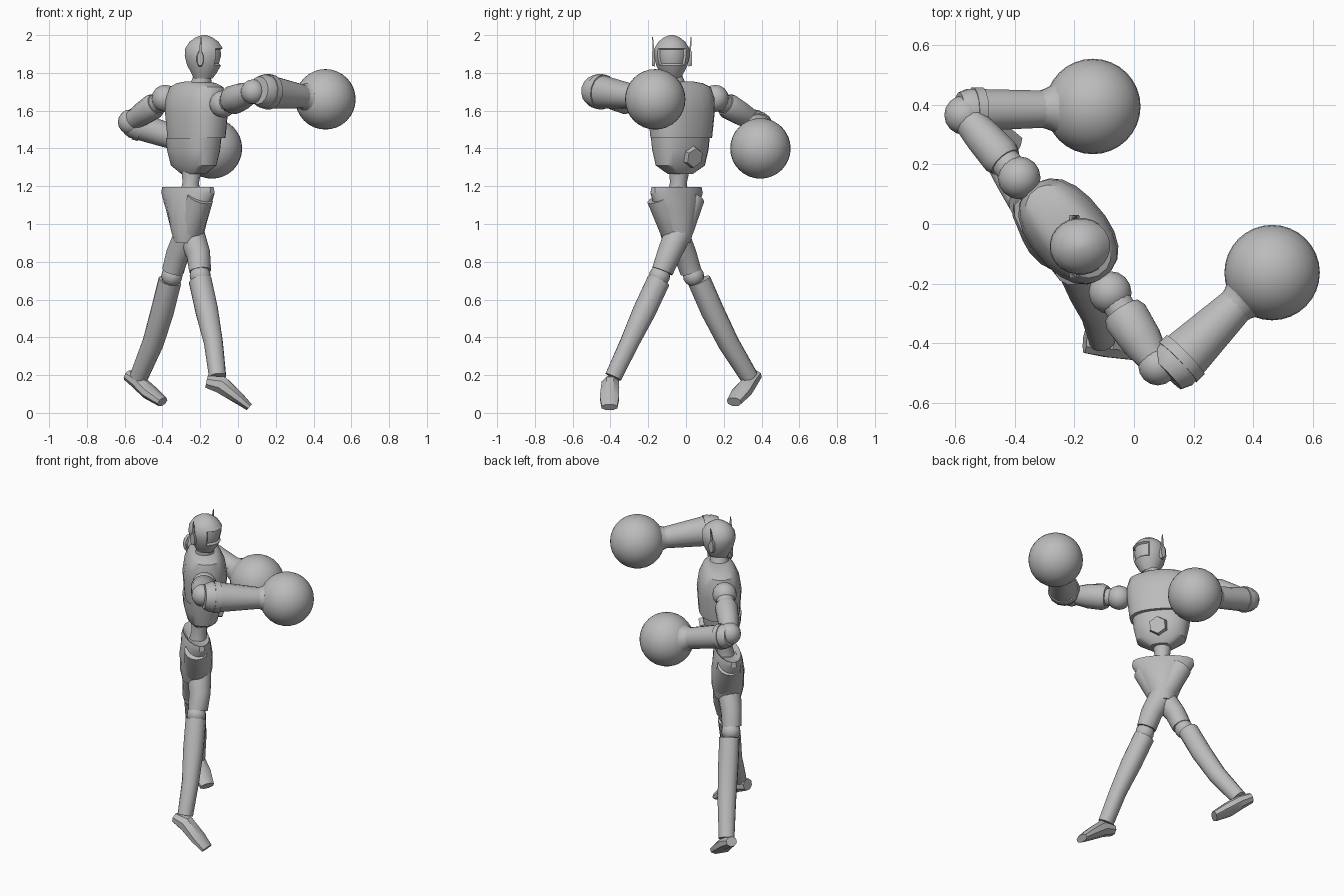
import bpy, bmesh, math
from mathutils import Vector

cube = bpy.data.objects.get("Cube")
if cube:
    bpy.data.objects.remove(cube, do_unlink=True)

grey = bpy.data.materials.new("plain grey")
grey.use_nodes = True
COLOUR = (0.5, 0.5, 0.5, 1)
grey.diffuse_color = COLOUR
grey.node_tree.nodes["Principled BSDF"].inputs["Base Color"].default_value = COLOUR


def finish(name, bm, smooth=35):
    bmesh.ops.recalc_face_normals(bm, faces=bm.faces)
    mesh = bpy.data.meshes.new(name)
    bm.to_mesh(mesh)
    bm.free()
    mesh.materials.append(grey)
    obj = bpy.data.objects.new(name, mesh)
    bpy.context.collection.objects.link(obj)
    bpy.ops.object.select_all(action="DESELECT")
    obj.select_set(True)
    bpy.context.view_layer.objects.active = obj
    bpy.ops.object.shade_smooth_by_angle(angle=math.radians(smooth))
    return obj


def squash(v, power):
    return math.copysign(abs(v) ** power, v)


def rings(path, sides=14, turn=None, power=1.0):
    """Skin (x, y, z, half width, half depth) rings; level rings if turn is given."""
    bm = bmesh.new()
    pts = [Vector(p[:3]) for p in path]
    loops = []
    for i, p in enumerate(path):
        if turn is None:
            t = (pts[min(i + 1, len(pts) - 1)] - pts[max(i - 1, 0)]).normalized()
            side = t.cross(Vector((0, 0, 1))).normalized()
            up = side.cross(t)
        else:
            a = math.radians(turn)
            side = Vector((math.cos(a), math.sin(a), 0))
            up = Vector((-math.sin(a), math.cos(a), 0))
        loop = []
        for k in range(sides):
            w = math.tau * (k + 0.5) / sides
            loop.append(bm.verts.new(pts[i] + side * p[3] * squash(math.cos(w), power)
                                     + up * p[-1] * squash(math.sin(w), power)))
        loops.append(loop)
    for a, b in zip(loops, loops[1:]):
        for k in range(sides):
            j = (k + 1) % sides
            bm.faces.new((a[k], a[j], b[j], b[k]))
    bm.faces.new(loops[0][::-1])
    bm.faces.new(loops[-1])
    return bm


def part(name, path, **kw):
    return finish(name, rings(path, **kw))


def ball(name, centre, radius, seg=16):
    bm = bmesh.new()
    bmesh.ops.create_uvsphere(bm, u_segments=seg, v_segments=seg // 2, radius=radius)
    bmesh.ops.translate(bm, verts=bm.verts, vec=centre)
    return finish(name, bm)


def mix(a, b, f):
    return Vector(a).lerp(Vector(b), f)


# Head with a sunken visor on its face
HX, HY = -0.18, -0.075
bm = rings([(HX + dx, HY, z, r, r * 0.93) for dx, z, r in (
    (-0.005, 1.77, 0.05), (0, 1.80, 0.068), (0, 1.84, 0.09), (0, 1.89, 0.103),
    (0, 1.93, 0.1), (0, 1.965, 0.077), (0, 1.988, 0.045), (0, 2.0, 0.012))],
    sides=24, turn=0)
bm.normal_update()
face = [f for f in bm.faces if f.normal.x > 0.55
        and 1.83 < f.calc_center_median().z < 1.94]
bmesh.ops.inset_region(bm, faces=face, thickness=0.006, depth=-0.012)
finish("head", bm)

# Ear discs and antenna blades
for label, s in (("right", -1), ("left", 1)):
    y = HY + s * 0.088
    part(label + "_ear", [(HX - 0.02, y, 1.875, 0.02, 0.045),
                          (HX - 0.02, y + s * 0.018, 1.875, 0.017, 0.04)], sides=8)
    part(label + "_antenna", [(HX - 0.02, y + s * 0.008, 1.9, 0.012, 0.008),
                              (HX - 0.015, y + s * 0.014, 1.99, 0.003, 0.003)],
         sides=4, turn=0)

# Trunk
part("neck", [(-0.20, -0.055, 1.72, 0.062), (-0.187, -0.07, 1.80, 0.045)], turn=0)
part("chest", [(-0.22, -0.025, z, w, d) for z, w, d in (
    (1.455, 0.178, 0.12), (1.6, 0.195, 0.13), (1.67, 0.195, 0.12),
    (1.725, 0.18, 0.095), (1.745, 0.13, 0.075), (1.755, 0.06, 0.05))],
    sides=20, turn=-50, power=0.85)
part("abdomen", [(-0.235, -0.03, z, w, d) for z, w, d in (
    (1.265, 0.07, 0.055), (1.31, 0.145, 0.09), (1.39, 0.162, 0.11),
    (1.455, 0.17, 0.115))], sides=20, turn=-50, power=0.85)
part("belly_plate", [(-0.17, 0.024, 1.36, 0.062), (-0.138, 0.048, 1.35, 0.052)], sides=6)
part("waist", [(-0.255, -0.045, 1.15, 0.055), (-0.25, -0.04, 1.22, 0.045),
               (-0.245, -0.035, 1.29, 0.055)], turn=0)

# Pelvis flaring to the hip wings
part("pelvis", [(-0.265, -0.05, z, w, d) for z, w, d in (
    (0.9, 0.065, 0.08), (0.97, 0.09, 0.095), (1.08, 0.135, 0.095),
    (1.165, 0.185, 0.08), (1.195, 0.18, 0.07), (1.17, 0.08, 0.05))],
    sides=16, turn=-44)

# Legs, crossing below the pelvis
legs = {
    "right": dict(
        thigh=[(-0.33, 0.03, 1.14, 0.07), (-0.26, -0.03, 0.98, 0.075),
               (-0.21, -0.09, 0.84, 0.064), (-0.2, -0.125, 0.75, 0.058)],
        knee=(-0.2, -0.14, 0.725),
        shin=[(-0.2, -0.145, 0.70, 0.06), (-0.165, -0.22, 0.54, 0.06),
              (-0.13, -0.3, 0.37, 0.05), (-0.108, -0.385, 0.19, 0.045)],
        foot=[(-0.165, -0.395, 0.165, 0.04, 0.035), (-0.09, -0.4, 0.15, 0.05, 0.05),
              (0.0, -0.405, 0.08, 0.055, 0.035), (0.06, -0.405, 0.03, 0.045, 0.022)]),
    "left": dict(
        thigh=[(-0.2, -0.14, 1.14, 0.07), (-0.25, -0.07, 0.98, 0.075),
               (-0.32, -0.005, 0.84, 0.062), (-0.345, 0.025, 0.75, 0.058)],
        knee=(-0.35, 0.04, 0.725),
        shin=[(-0.36, 0.07, 0.70, 0.06), (-0.4, 0.14, 0.54, 0.06),
              (-0.45, 0.225, 0.37, 0.055), (-0.525, 0.335, 0.19, 0.047)],
        foot=[(-0.585, 0.37, 0.2, 0.035, 0.03), (-0.53, 0.34, 0.165, 0.045, 0.04),
              (-0.47, 0.295, 0.11, 0.06, 0.04), (-0.4, 0.255, 0.058, 0.045, 0.028)]),
}
for label, leg in legs.items():
    part(label + "_thigh", leg["thigh"])
    ball(label + "_knee", leg["knee"], 0.056)
    part(label + "_shin", leg["shin"], power=0.9)
    part(label + "_foot", leg["foot"], sides=8)

# Arms: shoulder, sleeve, elbow, gauntlet and round fist
arms = {
    "right": ((-0.08, -0.23, 1.635), (0.08, -0.475, 1.7), (0.125, -0.485, 1.705),
              (0.34, -0.275, 1.675), (0.463, -0.163, 1.66), 0.078, 0.09),
    "left": ((-0.385, 0.155, 1.665), (-0.57, 0.365, 1.54), (-0.565, 0.382, 1.53),
             (-0.31, 0.385, 1.45), (-0.138, 0.394, 1.4), 0.068, 0.073),
}
for label, (shoulder, elbow, start, wrist, fist, wide, cuff) in arms.items():
    ball(label + "_shoulder", shoulder, 0.072)
    part(label + "_shoulder_joint", [(*shoulder, 0.055),
                                     (*mix(shoulder, elbow, 0.4), 0.05)])
    part(label + "_sleeve", [(*mix(shoulder, elbow, f), r) for f, r in (
        (0.25, wide * 0.85), (0.34, wide), (0.65, wide * 0.92), (0.95, 0.052))])
    ball(label + "_elbow", elbow, 0.066)
    part(label + "_gauntlet", [(*mix(start, wrist, f), r) for f, r in (
        (-0.08, cuff * 0.82), (0.04, cuff), (0.25, cuff * 0.97), (1, 0.064))])
    part(label + "_gauntlet_band", [(*mix(start, wrist, f), cuff + 0.004)
                                    for f in (0.1, 0.22)])
    part(label + "_wrist", [(*mix(wrist, fist, f), r) for f, r in (
        (-0.1, 0.06), (0.06, 0.066), (0.22, 0.078), (0.4, 0.115), (0.6, 0.14))], sides=20)
    ball(label + "_fist", fist, 0.16, seg=32)
